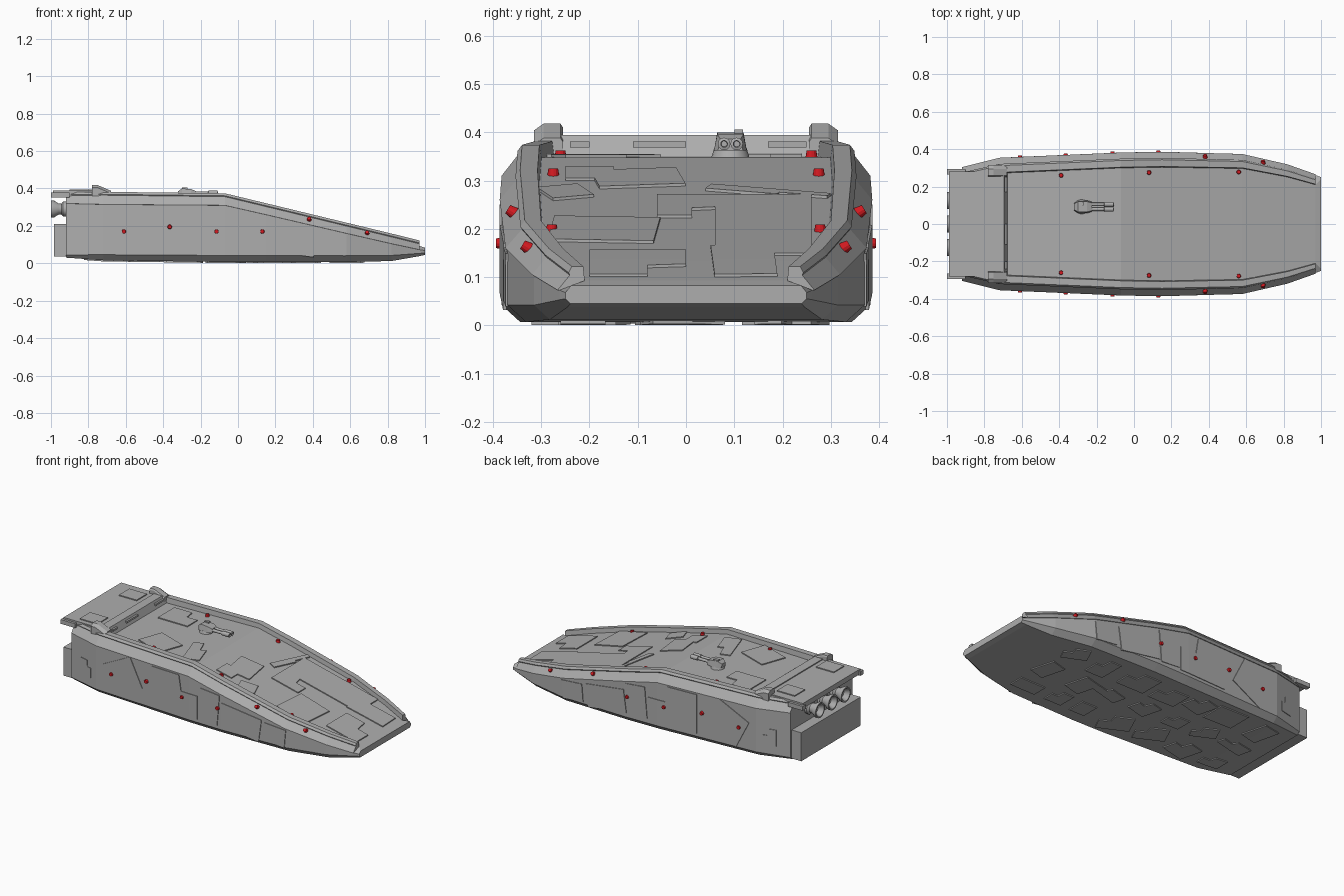
import bpy, bmesh, math, random
from mathutils import Matrix, Vector

random.seed(4)
default = bpy.data.objects.get("Cube")
if default:
    bpy.data.objects.remove(default)


def material(name, rgb):
    m = bpy.data.materials.new(name)
    m.use_nodes = True
    m.diffuse_color = (*rgb, 1)
    m.node_tree.nodes["Principled BSDF"].inputs["Base Color"].default_value = (*rgb, 1)
    return m


grey = material("hull grey", (0.42, 0.42, 0.42))
red = material("signal red", (0.65, 0.01, 0.015))


def finish(bm, name, mat=grey, smooth=False):
    bmesh.ops.recalc_face_normals(bm, faces=bm.faces)
    mesh = bpy.data.meshes.new(name)
    bm.to_mesh(mesh)
    bm.free()
    mesh.materials.append(mat)
    ob = bpy.data.objects.new(name, mesh)
    bpy.context.collection.objects.link(ob)
    if smooth:
        bpy.ops.object.select_all(action='DESELECT')
        ob.select_set(True)
        bpy.context.view_layer.objects.active = ob
        bpy.ops.object.shade_smooth_by_angle(angle=math.radians(40))
    return ob


def loft(name, rings, smooth=False):
    bm = bmesh.new()
    loops = [[bm.verts.new(p) for p in ring] for ring in rings]
    n = len(loops[0])
    for a, b in zip(loops, loops[1:]):
        for i in range(n):
            j = (i + 1) % n
            bm.faces.new((a[i], a[j], b[j], b[i]))
    bm.faces.new(loops[0])
    bm.faces.new(loops[-1])
    return finish(bm, name, smooth=smooth)


def box(name, x, y, z, mat=grey):
    """Box from (low, high) pairs on each axis."""
    return loft(name, [[(px, y[0], z[0]), (px, y[1], z[0]), (px, y[1], z[1]), (px, y[0], z[1])] for px in x])


def turned(name, profile, y, z, sides=20):
    """Closed profile of (x, radius) points turned about a lengthwise axis."""
    rings = []
    for x, r in profile:
        angles = [2 * math.pi * i / sides for i in range(sides)]
        rings.append([(x, y + r * math.cos(a), z + r * math.sin(a)) for a in angles])
    return loft(name, rings, smooth=True)


# Stations: x, half width, bottom, chamfer, wall top, rail top, deck, rail width
STATIONS = [
    (-.92, .30, .03, .015, .32, .38, .35, .07),
    (-.72, .35, .016, .03, .315, .382, .35, .08),
    (-.07, .378, .007, .035, .31, .374, .348, .08),
    (.15, .382, .007, .035, .26, .321, .295, .08),
    (.58, .37, .007, .035, .16, .217, .191, .075),
    (.82, .315, .012, .03, .105, .159, .132, .065),
    (.97, .262, .038, .015, .073, .122, .093, .053),
    (1, .25, .045, .01, .068, .09, .083, .012)]


def at(x, column):
    """Interpolated station value at x."""
    for a, b in zip(STATIONS, STATIONS[1:]):
        if x <= b[0] or b is STATIONS[-1]:
            t = (x - a[0]) / (b[0] - a[0])
            return a[column] + t * (b[column] - a[column])


WIDTH, BOTTOM, WALL, RAIL, DECK = 1, 2, 4, 5, 6

# Hull body
rings = []
for x, w, zb, ch, zs, zr, zd, rail in STATIONS:
    half = [(w - 1.1 * ch, zb), (w, zb + ch), (w, zs), (w - rail, zd)]
    rings.append([(x, y, z) for y, z in half] + [(x, -y, z) for y, z in reversed(half)])
loft("hull", rings)

# Bevelled side rails with a raised lip
for side, label in ((1, "left"), (-1, "right")):
    rings = []
    for x, w, zb, ch, zs, zr, zd, rail in STATIONS[:-1]:
        section = [(w + .004, zs), (w - rail * .4, zr - .018), (w - rail * .36, zr - .013),
                   (w - rail * .48, zr), (w - rail * .93, zr), (w - rail, zd - .01), (w - rail, zs - .01)]
        rings.append([(x, side * y, z) for y, z in section])
    loft(label + "_rail", rings)
    # Upright fin where the rail meets the rear deck
    loft(label + "_fin", [[(x, side * y, z) for y, z in
                           ((.255, .36), (.315, .36), (.315, top - .014), (.295, top), (.26, top), (.255, top - .008))]
                          for x, top in ((-.78, .418), (-.75, .418), (-.68, .388))])
    box(label + "_rear_lip", (-1, -.9), sorted((side * .265, side * .295)), (.352, .378))

# Rear deck, bulkhead and engine bay
box("rear_deck", (-.99, -.72), (-.28, .28), (.357, .388))
loft("bulkhead", [[(-.75, y, .34), (-.672, y, .34), (-.695, y, .394), (-.75, y, .394)] for y in (-.275, .275)])
box("rear_block", (-.985, -.9), (-.288, .288), (.035, .21))
for y0, y1 in ((-.11, 0), (.17, .25), (-.24, -.2)):
    box("bulkhead_slot", (-.69, -.678), (y0, y1), (.369, .381))
for y in (-.2, .18):
    box("deck_hatch", (-.9, -.78), (y - .05, y + .05), (.385, .394))

# Three hollow engine nozzles
for y in (-.125, 0, .125):
    turned("engine_nozzle", [(-.9, .04), (-.935, .04), (-.945, .028), (-.96, .03), (-.985, .046), (-1, .046),
                             (-1, .038), (-.97, .022), (-.965, .004)], y, .29)


def plate(name, cx, cy, lx, ly, angle, place, notch=False):
    """Thin panel drawn flat, split at the stations and wrapped on a surface."""
    bm = bmesh.new()
    a, b = lx / 2, ly / 2
    shape = [(-a, -b), (a, -b), (a, b), (-a, b)]
    if notch:
        shape = [(-a, -b), (a, -b), (a, b * .2), (a * .3, b * .2), (a * .2, b), (-a, b)]
    turn = Matrix.Rotation(math.radians(angle), 3, 'Z')
    bm.faces.new([bm.verts.new(turn @ Vector((u, v, 0)) + Vector((cx, cy, 0))) for u, v in shape])
    for s in STATIONS[1:-1]:
        bmesh.ops.bisect_plane(bm, geom=bm.verts[:] + bm.edges[:] + bm.faces[:],
                               plane_co=(s[0], 0, 0), plane_no=(1, 0, 0))
    top = bmesh.ops.extrude_face_region(bm, geom=bm.faces[:])["geom"]
    raised = {v for v in top if isinstance(v, bmesh.types.BMVert)}
    for v in bm.verts:
        v.co = place(v.co.x, v.co.y, .006 if v in raised else -.004)
    finish(bm, name)


def on_deck(x, y, lift):
    return Vector((x, y, at(x, DECK) + lift))


def on_belly(x, y, lift):
    return Vector((x, y, at(x, BOTTOM) - lift))


def on_wall(side):
    return lambda x, z, lift: Vector((x, side * (at(x, WIDTH) + lift * .7), z))


# Deck armour panels
for i, p in enumerate([(-.4, -.18, .2, .16, -20), (-.17, -.16, .1, .22, 18), (.12, -.1, .14, .18, 8),
                       (.08, -.2, .1, .1, 0), (.24, -.25, .1, .09, 20), (.36, 0, .18, .12, 0),
                       (.52, .16, .5, .2, 0), (.24, .17, .04, .26, -18), (.56, -.17, .2, .22, -4),
                       (.84, -.1, .2, .2, 0), (.82, .12, .24, .13, 2), (-.5, .16, .2, .16, 0)]):
    plate("deck_panel", *p, on_deck, notch=i % 2 == 1)

# Wall armour panels on both sides
for side in (1, -1):
    for i, p in enumerate([(-.535, .178, .22, .19, 27), (-.17, .18, .32, .24, 0), (.07, .16, .13, .19, -5),
                           (.28, .12, .27, .14, -8), (.51, .1, .14, .11, -5)]):
        plate("wall_panel", *p, on_wall(side), notch=i == 1)
    plate("rear_wall_panel", -.8, .15, .08, .1, 0, on_wall(side), True)

# Belly panels scattered on a loose grid
for col in range(7):
    for row in (-1, 0, 1):
        plate("belly_panel", -.72 + col * .22 + random.uniform(-.03, .03), row * .2 + random.uniform(-.02, .02),
              random.uniform(.1, .2), random.uniform(.08, .17), random.choice((0, 0, 15, -25)),
              on_belly, random.random() < .5)

# Twin-barrel turret
bm = bmesh.new()
bmesh.ops.create_cone(bm, cap_ends=True, segments=16, radius1=.04, radius2=.034, depth=.02,
                      matrix=Matrix.Translation((-.28, .092, .356)))
finish(bm, "turret_base", smooth=True)
loft("turret_head", [[(x, .092 - w, .362), (x, .092 + w, .362), (x, .092 + w * .8, top), (x, .092 - w * .8, top)]
                     for x, w, top in ((-.32, .02, .385), (-.3, .034, .4), (-.25, .034, .396), (-.225, .026, .386))])
box("turret_sight", (-.3, -.27), (.1, .118), (.395, .406))
for y in (.079, .105):
    turned("turret_barrel", [(-.25, .009), (-.16, .009), (-.158, .013), (-.11, .013), (-.108, .007), (-.13, .006)],
           y, .376, 12)


def light(name, position, normal):
    bm = bmesh.new()
    turn = Vector(normal).to_track_quat('Z', 'Y').to_matrix().to_4x4()
    bmesh.ops.create_cone(bm, cap_ends=True, segments=12, radius1=.013, radius2=.01, depth=.018,
                          matrix=Matrix.Translation(position) @ turn)
    finish(bm, name, red)


# Red marker lights on deck, walls and rails
for side in (1, -1):
    for x, y in ((-.39, .26), (.08, .275), (.56, .278)):
        light("deck_light", on_deck(x, side * y, .004), (0, 0, 1))
    for x, z in ((-.61, .17), (-.365, .195), (-.115, .17), (.13, .17)):
        light("wall_light", on_wall(side)(x, z, .004), (0, side, 0))
    for x in (.38, .69):
        z = (at(x, WALL) + at(x, RAIL)) / 2
        light("rail_light", (x, side * (at(x, WIDTH) - .014), z), (0, side, .6))
